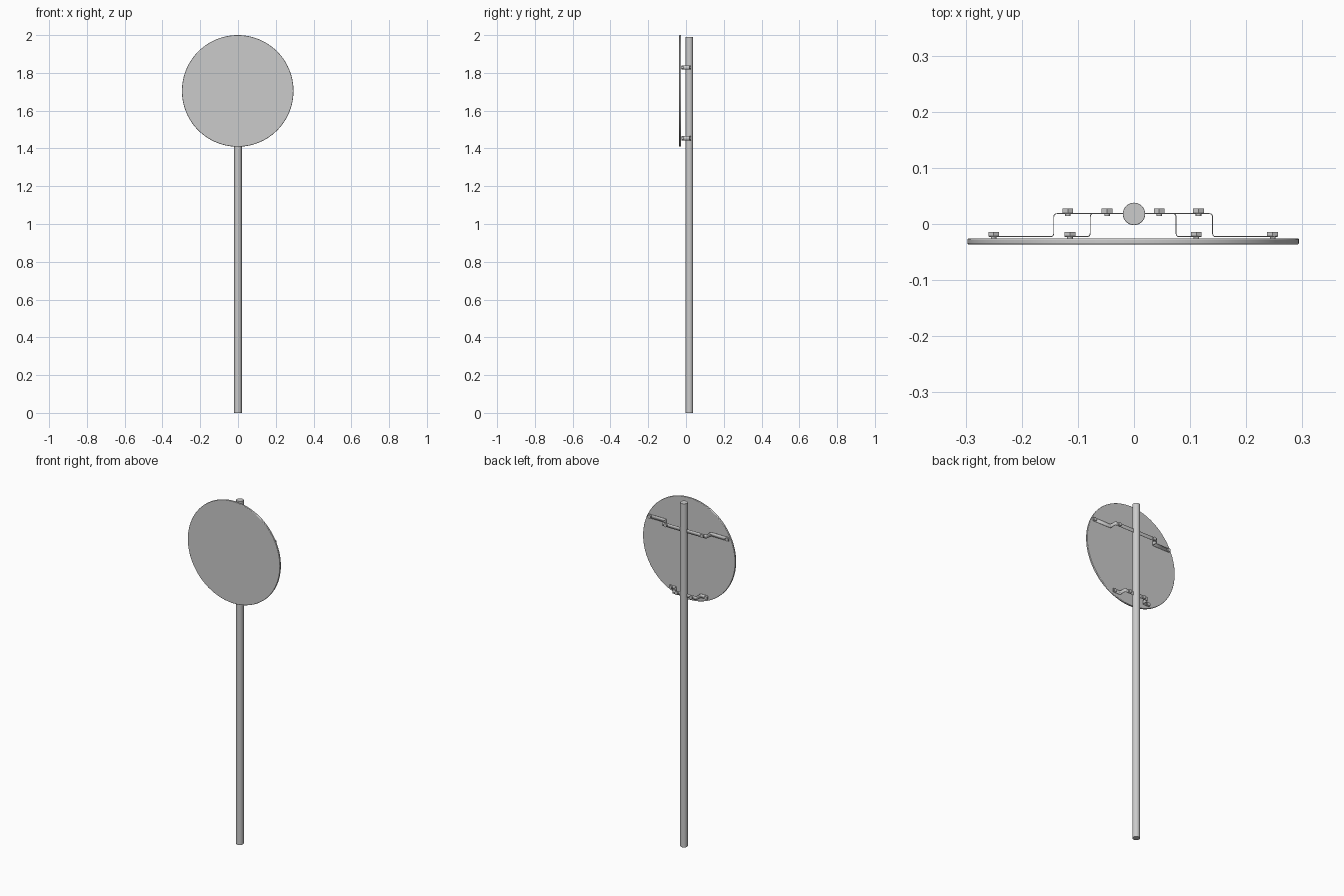
import bpy, bmesh, math
from mathutils import Vector

if "Cube" in bpy.data.objects:
    bpy.data.objects.remove(bpy.data.objects["Cube"])

CX = -0.0015          # sign and brackets sit a hair left of the pole
POLE_Y = 0.018


def cylinder(name, r, depth, loc, sides, along_y=False, bevel=0.0, smooth=True):
    rot = (math.pi / 2, 0, 0) if along_y else (0, 0, 0)
    bpy.ops.mesh.primitive_cylinder_add(vertices=sides, radius=r, depth=depth,
                                        location=loc, rotation=rot)
    ob = bpy.context.object
    ob.name = name
    if bevel:
        m = ob.modifiers.new("edge", 'BEVEL')
        m.width, m.segments, m.limit_method = bevel, 3, 'ANGLE'
        m.angle_limit = math.radians(60)
    if smooth:
        bpy.ops.object.shade_smooth_by_angle(angle=math.radians(40))
    return ob


def rounded(points, r, n=4):
    """Round the inner corners of an open 2D path."""
    out = [Vector(points[0])]
    for a, b, c in zip(points, points[1:], points[2:]):
        a, b, c = Vector(a), Vector(b), Vector(c)
        p, q = b + (a - b).normalized() * r, b + (c - b).normalized() * r
        for i in range(n + 1):
            t = i / n
            out.append(p * (1 - t) ** 2 + b * 2 * t * (1 - t) + q * t * t)
    out.append(Vector(points[-1]))
    return out


def strap(name, foot, step, z, h=0.022):
    """Bent sheet strip: foot, step up, across the pole, step down, foot."""
    y0, y1 = -0.0225, 0.0185
    path = rounded([(-foot, y0), (-step, y0), (-step, y1),
                    (step, y1), (step, y0), (foot, y0)], 0.006)
    bm = bmesh.new()
    rows = [[bm.verts.new((CX + p.x, p.y, z + s * h / 2)) for s in (-1, 1)] for p in path]
    for (a, b), (c, d) in zip(rows, rows[1:]):
        bm.faces.new((a, c, d, b))
    me = bpy.data.meshes.new(name)
    bm.to_mesh(me)
    bm.free()
    ob = bpy.data.objects.new(name, me)
    bpy.context.collection.objects.link(ob)
    m = ob.modifiers.new("sheet", 'SOLIDIFY')
    m.thickness, m.offset = 0.0015, 0
    bpy.context.view_layer.objects.active = ob
    bpy.ops.object.select_all(action='DESELECT')
    ob.select_set(True)
    bpy.ops.object.shade_smooth_by_angle(angle=math.radians(40))


def bolt(name, x, y, z):
    """Hex head sitting on a strap, with a short shank through it."""
    cylinder(name + "_head", 0.011, 0.008, (x, y + 0.004, z), 6, True, smooth=False)
    cylinder(name + "_shank", 0.005, 0.006, (x, y - 0.002, z), 12, True)


# Pole
cylinder("pole", 0.02, 1.99, (0, POLE_Y, 0.995), 32, bevel=0.001)

# Round sign plate with softened rim
cylinder("sign_plate", 0.2955, 0.011, (CX, -0.031, 1.7045), 96, True, bevel=0.003)

# Wide upper bracket and narrow lower bracket with their bolts
for label, foot, step, foot_bolt, arm_bolt, z in (
        ("upper", 0.257, 0.1415, 0.2485, 0.1165, 1.828),
        ("lower", 0.122, 0.0765, 0.1125, 0.0465, 1.454)):
    strap(label + "_bracket", foot, step, z)
    for side, s in (("left", -1), ("right", 1)):
        bolt(f"{label}_{side}_plate_bolt", CX + s * foot_bolt, -0.0225, z)
        bolt(f"{label}_{side}_arm_bolt", CX + s * arm_bolt, 0.0195, z)
